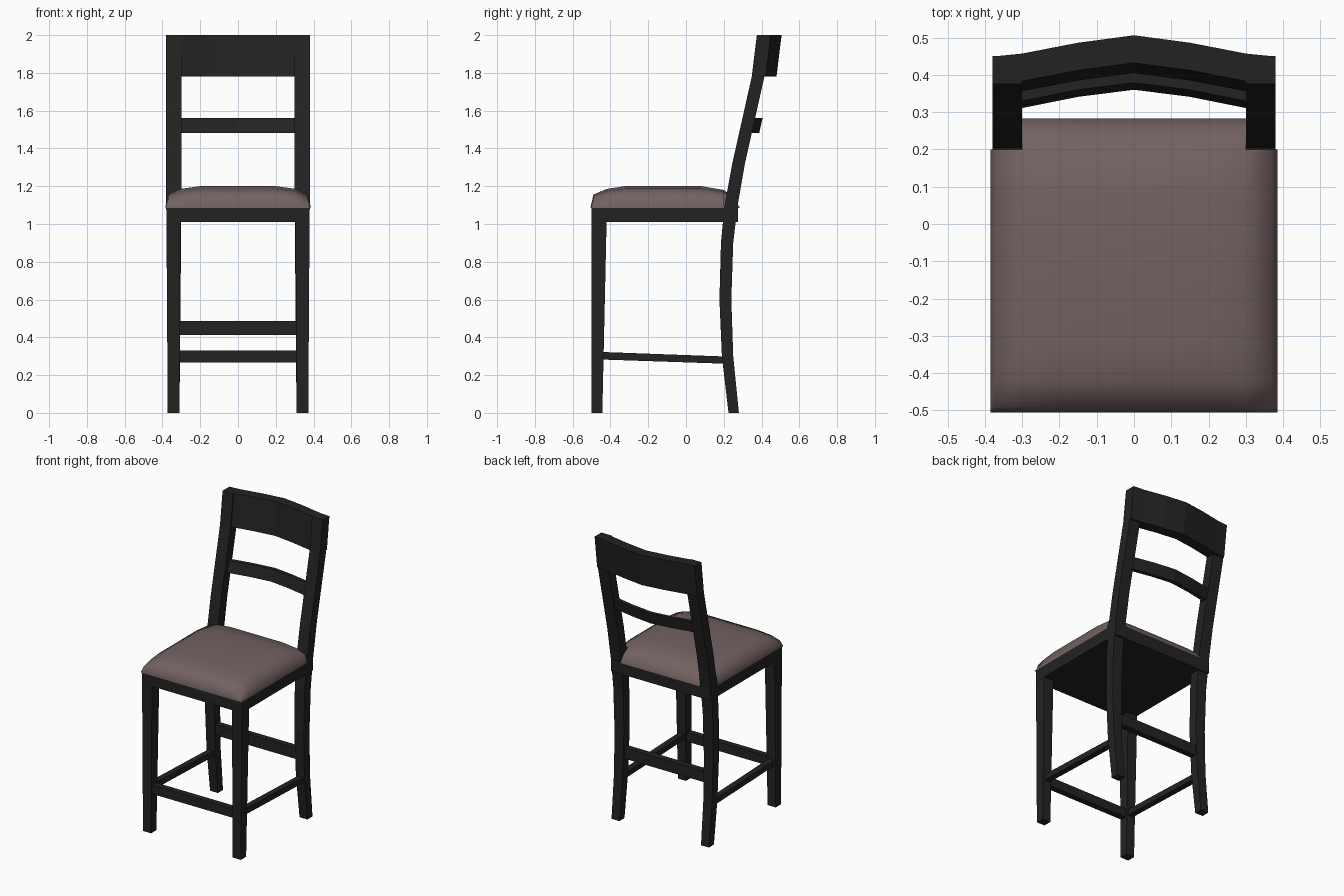
import bpy, bmesh

if "Cube" in bpy.data.objects:
    bpy.data.objects.remove(bpy.data.objects["Cube"])


def material(name, rgb):
    m = bpy.data.materials.new(name)
    m.diffuse_color = (*rgb, 1)
    m.use_nodes = True
    m.node_tree.nodes["Principled BSDF"].inputs["Base Color"].default_value = m.diffuse_color
    return m


BLACK = material("black wood", (0.0165, 0.0165, 0.0165))
FABRIC = material("mauve brown fabric", (0.17, 0.122, 0.12))


def finish(bm, name, mat):
    bmesh.ops.recalc_face_normals(bm, faces=bm.faces)
    me = bpy.data.meshes.new(name)
    bm.to_mesh(me)
    bm.free()
    me.materials.append(mat)
    ob = bpy.data.objects.new(name, me)
    bpy.context.collection.objects.link(ob)
    return ob


def loft(name, rings, mat=BLACK):
    """Skin a row of four-cornered sections and cap both ends."""
    bm = bmesh.new()
    rows = [[bm.verts.new(p) for p in r] for r in rings]
    for a, b in zip(rows, rows[1:]):
        for i in range(4):
            j = (i + 1) % 4
            bm.faces.new((a[i], a[j], b[j], b[i]))
    bm.faces.new(rows[0])
    bm.faces.new(rows[-1])
    return finish(bm, name, mat)


def level(x0, x1, y0, y1, z):
    return [(x0, y0, z), (x1, y0, z), (x1, y1, z), (x0, y1, z)]


def box(name, x0, x1, y0, y1, z0, z1):
    return loft(name, [level(x0, x1, y0, y1, z0), level(x0, x1, y0, y1, z1)])


# Curved rear posts: z, front y, back y, inner x, outer x
POST = [(0, .225, .28, .31, .37), (.3, .19, .25, .307, .372),
        (.6, .177, .24, .304, .375), (.9, .185, .25, .302, .378),
        (1.09, .203, .272, .30, .38), (1.32, .245, .312, .30, .38),
        (1.78, .348, .415, .30, .38), (2.0, .376, .45, .30, .38)]

for side, s in (("left", -1), ("right", 1)):
    loft(f"rear_post_{side}",
         [level(s * xi, s * xo, y0, y1, z) for z, y0, y1, xi, xo in POST])
    # Tapered front leg
    loft(f"front_leg_{side}", [level(s * .31, s * .372, -.50, -.443, 0),
                               level(s * .304, s * .379, -.50, -.42, 1.03)])
    # Gently sloping side stretcher
    loft(f"side_stretcher_{side}", [
        [(s * xa, y, z0), (s * xb, y, z0), (s * xb, y, z1), (s * xa, y, z1)]
        for y, z0, z1 in ((-.46, .283, .323), (.22, .26, .298))
        for xa, xb in ((.32, .36),)])

# Cross stretchers and seat frame
box("front_stretcher", -.32, .32, -.492, -.45, .268, .33)
box("rear_stretcher", -.32, .32, .19, .232, .412, .487)
box("seat_frame", -.379, .379, -.499, .275, 1.01, 1.092)


def bowed(name, stations, z0, z1, lean, thick0, thick1):
    """Back rail bowed in plan; stations hold x and lower front y."""
    loft(name, [[(x, y, z0), (x, y + thick0, z0),
                 (x, y + lean + thick1, z1), (x, y + lean, z1)]
                for x, y in stations])


bowed("top_rail", [(-.38, .348), (-.30, .356), (-.15, .385), (0, .405),
                   (.15, .385), (.30, .356), (.38, .348)],
      1.78, 2.0, .027, .074, .074)
bowed("back_slat", [(-.31, .309), (-.15, .341), (0, .36), (.15, .341),
                    (.31, .309)], 1.483, 1.56, .019, .028, .026)

# Domed cushion, notched around the rear posts
xs = [-.385, -.37, -.30, -.20, 0, .20, .30, .37, .385]
ys = [-.505, -.49, -.42, -.325, -.1, .08, .2, .255, .283]
FX = [0, .6, .88, 1, 1, 1, .88, .6, 0]
FY = [0, .6, .87, 1, 1, 1, .82, .45, 0]
bm = bmesh.new()
grid = [[bm.verts.new((x, y, 1.09 + .11 * fx * fy)) for x, fx in zip(xs, FX)]
        for y, fy in zip(ys, FY)]
for j in range(8):
    for i in range(8):
        if j >= 6 and (i < 2 or i > 5):
            continue
        bm.faces.new((grid[j][i], grid[j][i + 1],
                      grid[j + 1][i + 1], grid[j + 1][i]))
bmesh.ops.delete(bm, geom=[v for v in bm.verts if not v.link_faces],
                 context='VERTS')
# Skirt down to the frame
edges = [e for e in bm.edges if e.is_boundary]
new = bmesh.ops.extrude_edge_only(bm, edges=edges)["geom"]
for v in new:
    if isinstance(v, bmesh.types.BMVert):
        v.co.z = 1.086
cushion = finish(bm, "seat_cushion", FABRIC)
bpy.context.view_layer.objects.active = cushion
cushion.select_set(True)
bpy.ops.object.shade_smooth_by_angle(angle=1.0)
